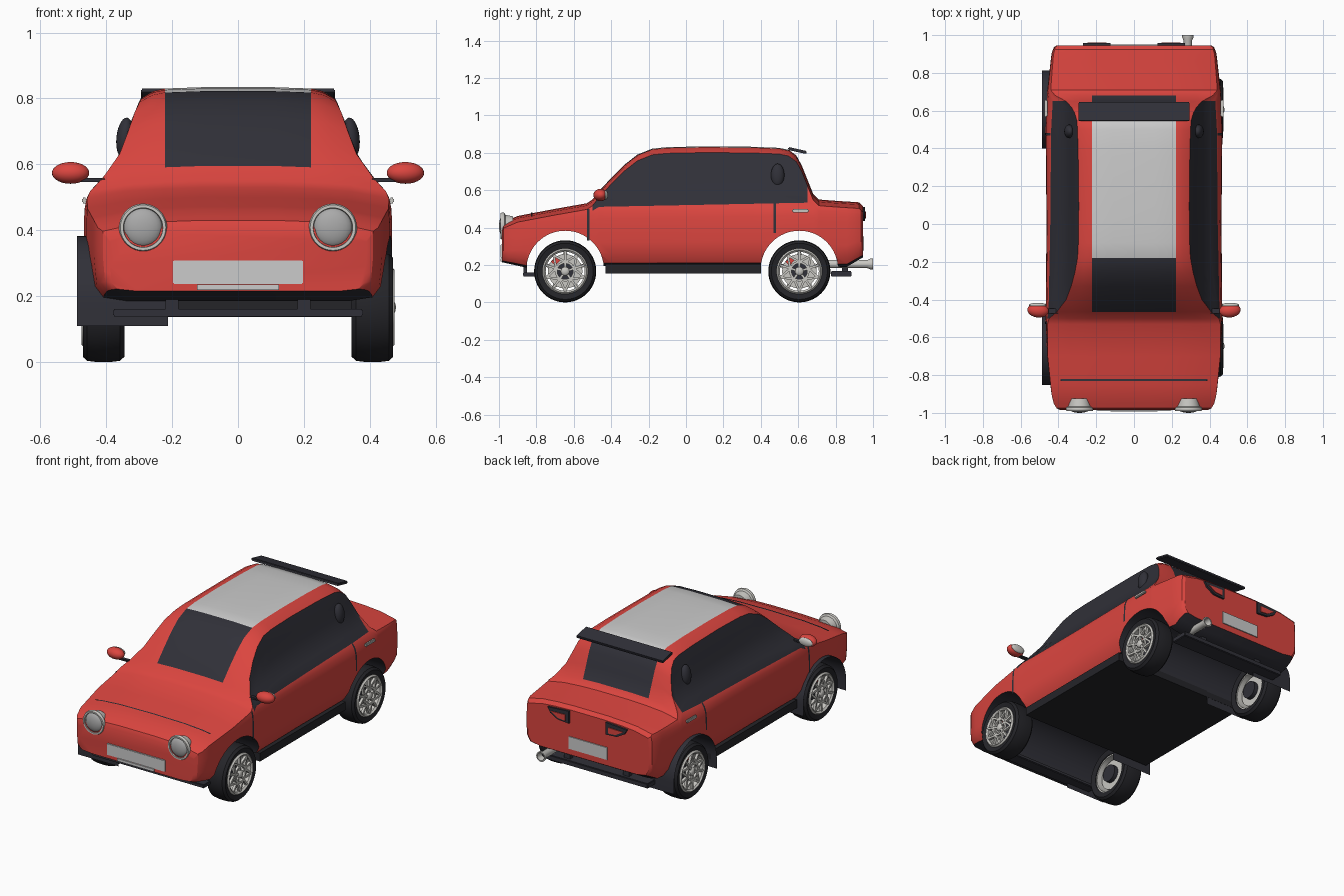
import bpy, bmesh, math
from mathutils import Matrix, Vector, Euler

if "Cube" in bpy.data.objects:
    bpy.data.objects.remove(bpy.data.objects["Cube"])

def material(name, r, g, b):
    m = bpy.data.materials.new(name)
    m.use_nodes = True
    m.diffuse_color = (r, g, b, 1)
    m.node_tree.nodes["Principled BSDF"].inputs["Base Color"].default_value = (r, g, b, 1)
    return m

RED = material("red_paint", .71, .06, .05)
DARK = material("charcoal", .03, .03, .04)
LIGHT = material("light_grey", .6, .6, .6)
BLACK = material("tyre_black", .018, .018, .022)
SILVER = material("silver", .58, .57, .54)
LENS = material("lamp_grey", .4, .4, .4)
PARTS = []

def finish(name, bm, *mats, loc=(0, 0, 0), rot=(0, 0, 0)):
    bmesh.ops.recalc_face_normals(bm, faces=bm.faces)
    me = bpy.data.meshes.new(name)
    bm.to_mesh(me)
    bm.free()
    for m in mats:
        me.materials.append(m)
    ob = bpy.data.objects.new(name, me)
    ob.location, ob.rotation_euler = loc, rot
    bpy.context.collection.objects.link(ob)
    PARTS.append(ob)
    return ob

def lathe(name, mat, pts, loc, rot, closed=True, seg=40):
    """Turn (radius, height) points around local z."""
    bm = bmesh.new()
    rings = [[bm.verts.new((r * math.cos(a), r * math.sin(a), z)) for r, z in pts]
             for a in (math.tau * i / seg for i in range(seg))]
    for i in range(seg):
        p, q = rings[i], rings[(i + 1) % seg]
        for j in range(len(pts) if closed else len(pts) - 1):
            k = (j + 1) % len(pts)
            bm.faces.new((p[j], q[j], q[k], p[k]))
    bmesh.ops.remove_doubles(bm, verts=bm.verts, dist=1e-5)
    return finish(name, bm, mat, loc=loc, rot=rot)

def box(name, mat, loc, size, rot=(0, 0, 0), bevel=0):
    bm = bmesh.new()
    bmesh.ops.create_cube(bm, size=1, matrix=Matrix.Diagonal((*size, 1)))
    if bevel:
        bmesh.ops.bevel(bm, geom=bm.edges[:], offset=bevel, segments=2, affect='EDGES')
    return finish(name, bm, mat, loc=loc, rot=rot)

def ball(name, mat, loc, size, rot=(0, 0, 0)):
    bm = bmesh.new()
    bmesh.ops.create_uvsphere(bm, u_segments=24, v_segments=14, radius=1,
                              matrix=Matrix.Diagonal((*size, 1)))
    return finish(name, bm, mat, loc=loc, rot=rot)

def prism(name, mat, pts, push):
    bm = bmesh.new()
    f = bm.faces.new([bm.verts.new(p) for p in pts])
    new = bmesh.ops.extrude_face_region(bm, geom=[f])["geom"]
    bmesh.ops.translate(bm, vec=push, verts=[v for v in new if isinstance(v, bmesh.types.BMVert)])
    return finish(name, bm, mat)

def ribbon(name, mat, path, width):
    bm = bmesh.new()
    rows = [[bm.verts.new((x, y + d, z)) for d in (-width / 2, width / 2)] for x, y, z in path]
    for a, b in zip(rows, rows[1:]):
        bm.faces.new((a[0], a[1], b[1], b[0]))
    return finish(name, bm, mat)

def interp(keys, v):
    for (a, fa), (b, fb) in zip(keys, keys[1:]):
        if v <= b:
            return fa + (fb - fa) * max(0, (v - a) / (b - a))
    return keys[-1][1]

# Body curves: top line, half width along the car, underside, and side silhouette
TOP = [(-.985, .405), (-.975, .43), (-.9, .462), (-.7, .5), (-.53, .53), (-.5, .55), (-.465, .595),
       (-.4, .665), (-.33, .735), (-.26, .79), (-.18, .822), (-.1, .83), (.1, .834), (.35, .832),
       (.5, .826), (.55, .815), (.59, .785), (.62, .73), (.65, .655), (.68, .58), (.71, .55),
       (.8, .543), (.925, .535), (.945, .515)]
WIDTH = [(-.985, .39), (-.975, .41), (-.95, .425), (-.9, .437), (-.7, .46), (-.5, .468), (0, .463),
         (.5, .468), (.7, .46), (.9, .437), (.935, .425), (.945, .41)]
UNDER = [(-.985, .215), (-.85, .185), (-.4, .195), (.4, .195), (.86, .19), (.945, .24)]
SIDE = [(.17, .445), (.24, .462), (.32, .47), (.42, .47), (.47, .467), (.5, .46), (.52, .45), (.56, .412),
        (.6, .378), (.65, .352), (.7, .336), (.75, .32), (.8, .297), (.84, .26)]
GLASS_X = .222

def side_x(y, z):
    return interp(SIDE, z) * interp(WIDTH, y) / .47

def section(y):
    zt, zb = interp(TOP, y), interp(UNDER, y)
    belt = min(.51 + .02 * (y + .5), zt - .06)
    rim = zt - .033
    half = [(0, zb), (.8 * side_x(y, zb), zb)]
    for t in (.05, .2, .4, .6, .8, .92, 1):
        z = zb + t * (belt - zb)
        half.append((side_x(y, z) * (.96 if t < .1 else 1), z))
    for t in (.15, .3, .5, .75, 1):
        z = belt + t * (rim - belt)
        half.append((side_x(y, z), z))
    half += [((half[-1][0] + GLASS_X) / 2, zt - .012), (GLASS_X, zt - .004), (.11, zt), (0, zt)]
    return half

# Lofted body shell, coloured by row and station
ys = sorted({k[0] for k in TOP + WIDTH + UNDER})
bm = bmesh.new()
rings = []
for y in ys:
    half = section(y)
    n = len(half)
    pts = half + [(-x, z) for x, z in half[-2:0:-1]]
    rings.append([bm.verts.new((x, y, z)) for x, z in pts])
count = len(rings[0])
for i in range(len(ys) - 1):
    mid = (ys[i] + ys[i + 1]) / 2
    for j in range(count):
        k = (j + 1) % count
        f = bm.faces.new((rings[i][j], rings[i][k], rings[i + 1][k], rings[i + 1][j]))
        row = min(j, count - 1 - j)
        if row < 2:
            f.material_index = 1
        elif 8 <= row < 13 and -.5 < mid < .65:
            f.material_index = 1
        elif row >= 15:
            if -.465 < mid < -.18 or .59 < mid < .68:
                f.material_index = 1
            elif -.18 < mid < .55:
                f.material_index = 2
bm.faces.new(rings[0])
bm.faces.new(rings[-1])
body = finish("body_shell", bm, RED, DARK, LIGHT)

# Wheel arch tunnels
AXLES = {"front": -.646, "rear": .606}
AXLE_Z, ARCH = .176, .207
for y in AXLES.values():
    cutter = lathe("arch_cutter", DARK, [(0, -.7), (ARCH, -.7), (ARCH, .7), (0, .7)],
                   (0, y, AXLE_Z), (0, math.pi / 2, 0), closed=False, seg=64)
    PARTS.remove(cutter)
    mod = body.modifiers.new("arch", 'BOOLEAN')
    mod.operation, mod.solver, mod.object = 'DIFFERENCE', 'EXACT', cutter
    bpy.context.view_layer.objects.active = body
    bpy.ops.object.modifier_apply(modifier=mod.name)
    bpy.data.objects.remove(cutter)
for p in body.data.polygons:
    for y in AXLES.values():
        if math.hypot(p.center.y - y, p.center.z - AXLE_Z) < ARCH + .001 and abs(p.normal.x) < .5:
            p.material_index = 1

# Wheels, brakes and the liners on the right side
def spokes(name, loc, rot):
    bm = bmesh.new()
    def bar(r1, a1, r2, a2, w):
        a, b = (Vector((r * math.cos(t), r * math.sin(t), 0)) for r, t in ((r1, a1), (r2, a2)))
        d = b - a
        m = Matrix.Translation((a + b) / 2) @ Matrix.Rotation(math.atan2(d.y, d.x), 4, 'Z')
        bmesh.ops.create_cube(bm, size=1, matrix=m @ Matrix.Diagonal((d.length, w, .016, 1)))
    step = math.tau / 5
    for k in range(5):
        a = k * step
        bar(.106, a, .05, a + step / 2, .012)
        bar(.106, a, .05, a - step / 2, .012)
        bar(.015, a + step / 2, .108, a + step / 2, .012)
    return finish(name, bm, SILVER, loc=loc, rot=rot)

for end, y in AXLES.items():
    for s, side in ((1, "left"), (-1, "right")):
        tag = f"{end}_{side}_"
        at, turn = (s * .408, y, AXLE_Z - .01), (0, s * math.pi / 2, 0)
        lathe(tag + "tyre", BLACK, [(.118, -.055), (.15, -.063), (.162, -.05), (.166, -.02), (.166, .02),
              (.162, .05), (.15, .063), (.118, .055)], at, turn, seg=56)
        lathe(tag + "rim", SILVER, [(.119, -.05), (.122, .058), (.114, .067), (.104, .058), (.11, -.05)], at, turn)
        lathe(tag + "inner_ring", SILVER, [(.042, .05), (.054, .05), (.054, .064), (.042, .064)], at, turn)
        lathe(tag + "brake_disc", SILVER, [(.05, -.03), (.092, -.03), (.092, -.015), (.05, -.015)], at, turn)
        lathe(tag + "hub", DARK, [(0, -.055), (.052, -.055), (.052, .01), (0, .01)], at, turn, closed=False)
        spokes(tag + "spokes", (s * .462, y, AXLE_Z - .01), turn)
        ball(tag + "hub_cap", SILVER, (s * .465, y, AXLE_Z - .01), (.014, .024, .024))
        box(tag + "caliper", RED, (s * .4, y - .05, AXLE_Z + .045), (.04, .04, .03), (.8, 0, 0))
    arc = [math.pi * i / 24 for i in range(25)]
    line = [(ARCH, .11)] + [(ARCH * math.cos(a), AXLE_Z + ARCH * math.sin(a)) for a in arc] + [(-ARCH, .11)]
    bm = bmesh.new()
    rows = [[bm.verts.new((x, y + d, z)) for x in (-.488, -.212)] for d, z in line]
    for a, b in zip(rows, rows[1:]):
        bm.faces.new((a[0], a[1], b[1], b[0]))
    finish(end + "_arch_liner", bm, DARK)

# Floor, sills and lower lips
box("floor", BLACK, (0, -.015, .18), (.9, .83, .05))
box("front_lip", DARK, (0, -.835, .15), (.76, .075, .022), bevel=.004)
box("rear_lip", DARK, (0, .83, .152), (.72, .11, .03), bevel=.004)
for s in (1, -1):
    box("lip_bracket", DARK, (s * .2, -.86, .175), (.04, .02, .05))
    box("rear_lip_bracket", DARK, (s * .2, .85, .18), (.04, .03, .05))

# Headlamps, mirrors, handles, seams and tail lamps
for s, side in ((1, "left"), (-1, "right")):
    lamp, face = (s * .288, -.925, .408), (math.pi / 2, 0, 0)
    lathe(side + "_headlamp", SILVER, [(.0, 0), (.052, 0), (.06, .04), (.071, .046), (.073, .056), (.069, .066),
          (.06, .066), (.058, .05), (0, .05)], lamp, face, closed=False)
    ball(side + "_headlamp_lens", LENS, (s * .288, -.975, .408), (.059, .025, .059))
    ball(side + "_mirror", RED, (s * .508, -.458, .574), (.057, .037, .033), (0, 0, s * .1))
    ball(side + "_mirror_glass", SILVER, (s * .51, -.43, .574), (.047, .013, .025))
    box(side + "_mirror_stem", DARK, (s * .445, -.46, .552), (.09, .025, .012), (0, 0, 0), .003)
    box(side + "_door_handle", SILVER, (s * .466, .612, .49), (.016, .09, .018), bevel=.004)
    ball(side + "_window_scoop", DARK, (s * .343, .49, .68), (.026, .036, .062), (0, -s * .1, 0))
    for y, low, high in ((-.523, .33, .5), (.475, .37, .53)):
        zs = [low + (high - low) * i / 8 for i in range(9)]
        ribbon(side + "_door_seam", DARK, [(s * (side_x(y, z) + .003), y, z) for z in zs], .012)
    prism(side + "_tail_lamp_frame", DARK, [(s * x, .935, z) for x, z in
          ((.125, .51), (.27, .5), (.25, .468), (.2, .44), (.125, .435))], (0, .022, 0))
    prism(side + "_tail_lamp_lens", RED, [(s * x, .95, z) for x, z in
          ((.145, .485), (.245, .482), (.195, .452), (.145, .448))], (0, .012, 0))
hood_y = -.825
ribbon("hood_seam", DARK, [(x, hood_y, interp(TOP, hood_y) + .003 - drop) for x, drop in
       ((-.39, .019), (-.335, .011), (-.22, .003), (0, 0), (.22, .003), (.335, .011), (.39, .019))], .01)

# Plates, spoiler and exhaust
box("front_plate", LIGHT, (0, -.985, .273), (.395, .012, .072), bevel=.003)
box("front_plate_mount", LIGHT, (0, -.985, .227), (.25, .014, .016))
box("rear_plate", LIGHT, (0, .946, .315), (.26, .01, .075))
box("rear_spoiler", DARK, (0, .595, .812), (.59, .1, .016), (-.22, 0, 0), .004)
lathe("exhaust", SILVER, [(.0, -.12), (.022, -.12), (.022, .1), (.03, .118), (.03, .13), (.023, .13), (.018, .09)],
      (.285, .87, .205), (-math.pi / 2, 0, 0), closed=False)
lathe("exhaust_bore", BLACK, [(0, .092), (.02, .092)], (.285, .87, .205), (-math.pi / 2, 0, 0), closed=False)

# Smooth rounded surfaces, keep edges sharp
bpy.ops.object.select_all(action='DESELECT')
for ob in PARTS:
    ob.select_set(True)
bpy.context.view_layer.objects.active = body
bpy.ops.object.shade_smooth_by_angle(angle=math.radians(32))
